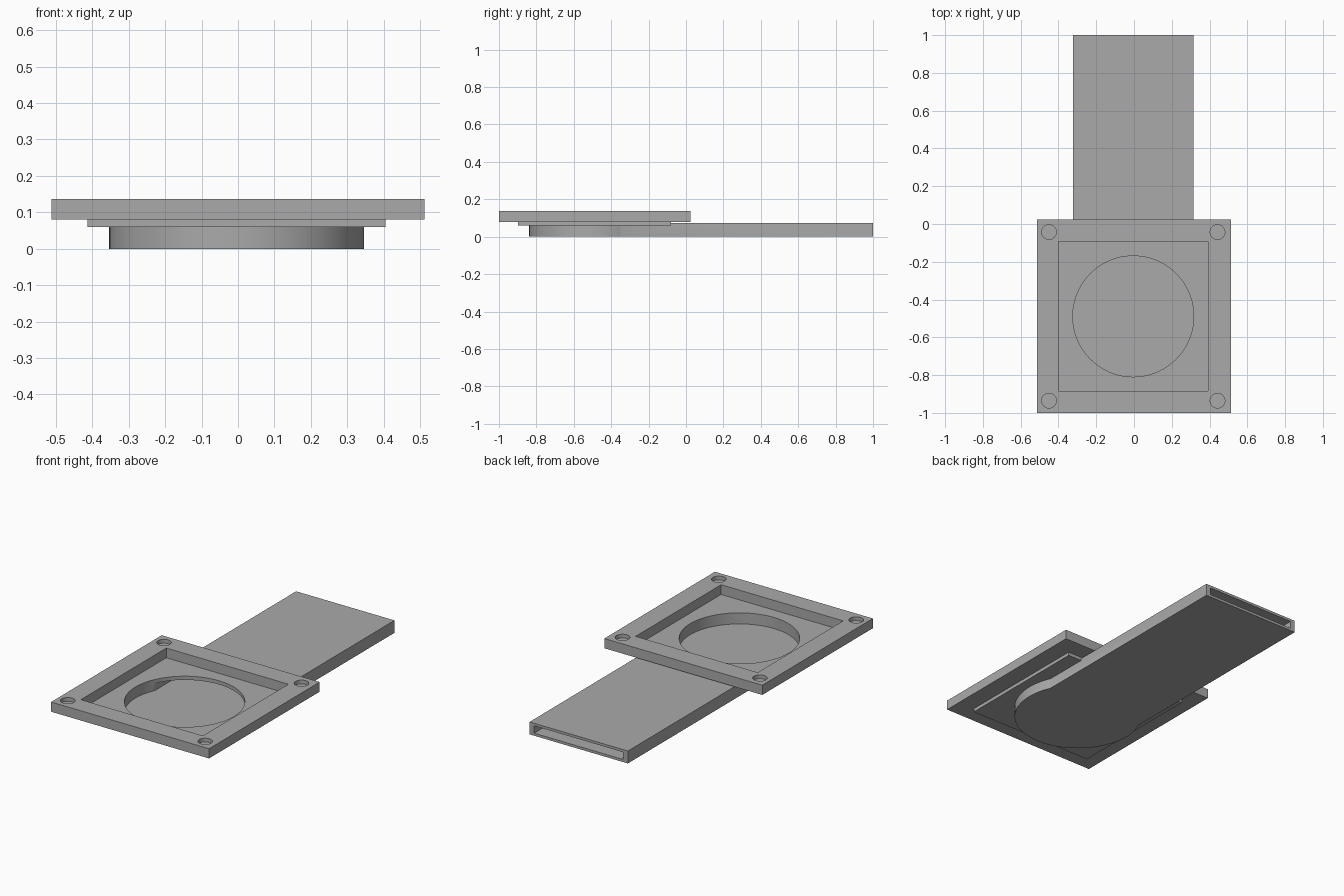
import bpy
import math

if "Cube" in bpy.data.objects:
    bpy.data.objects.remove(bpy.data.objects["Cube"])

CX, CY = -0.004, -0.489          # shared centre of the round housing and pocket

grey = bpy.data.materials.new("plain grey")
grey.diffuse_color = (0.4, 0.4, 0.4, 1)
grey.use_nodes = True
grey.node_tree.nodes["Principled BSDF"].inputs["Base Color"].default_value = grey.diffuse_color


def box(name, x0, x1, y0, y1, z0, z1):
    bpy.ops.mesh.primitive_cube_add(
        size=1, location=((x0 + x1) / 2, (y0 + y1) / 2, (z0 + z1) / 2))
    ob = bpy.context.object
    ob.name = name
    ob.scale = (x1 - x0, y1 - y0, z1 - z0)
    bpy.ops.object.transform_apply(location=True, rotation=False, scale=True)
    return ob


def square(name, half, z0, z1, cx=CX, cy=CY):
    return box(name, cx - half, cx + half, cy - half, cy + half, z0, z1)


def disc(name, r, z0, z1, x=CX, y=CY, sides=96):
    bpy.ops.mesh.primitive_cylinder_add(
        vertices=sides, radius=r, depth=z1 - z0, location=(x, y, (z0 + z1) / 2))
    ob = bpy.context.object
    ob.name = name
    bpy.ops.object.transform_apply(location=True, rotation=False, scale=False)
    return ob


def combine(target, tool, operation):
    """Apply a boolean and discard the tool object."""
    mod = target.modifiers.new("bool", 'BOOLEAN')
    mod.operation = operation
    mod.solver = 'EXACT'
    mod.object = tool
    bpy.context.view_layer.objects.active = target
    bpy.ops.object.modifier_apply(modifier=mod.name)
    bpy.data.objects.remove(tool, do_unlink=True)


def finish(ob):
    ob.data.materials.clear()
    ob.data.materials.append(grey)
    bpy.ops.object.select_all(action='DESELECT')
    ob.select_set(True)
    bpy.context.view_layer.objects.active = ob
    bpy.ops.object.shade_smooth_by_angle(angle=math.radians(30))


# Square mounting frame with open pocket and four blind corner holes
frame = box("mounting_frame", -0.5125, 0.5125, -1.0, 0.025, 0.08, 0.137)
combine(frame, square("pocket_cutter", 0.396, 0.0, 0.2), 'DIFFERENCE')
for sx in (-1, 1):
    for sy in (-1, 1):
        hole = disc("hole_cutter", 0.039, 0.115, 0.2,
                    CX + sx * 0.446, CY + sy * 0.446, 48)
        combine(frame, hole, 'DIFFERENCE')
finish(frame)

# Round housing, flat duct and square ledge joined into one hollow body
body = disc("duct_housing", 0.35, 0.0, 0.07)
combine(body, box("duct", CX - 0.319, CX + 0.319, CY, 1.0, 0.0, 0.073), 'UNION')
combine(body, square("ledge", 0.409, 0.06, 0.08), 'UNION')

# Hollow out the round well and the flat air passage
combine(body, box("passage_cutter", CX - 0.289, CX + 0.289, CY, 1.1,
                  0.015, 0.058), 'DIFFERENCE')
combine(body, disc("well_cutter", 0.32, 0.015, 0.2), 'DIFFERENCE')
finish(body)
